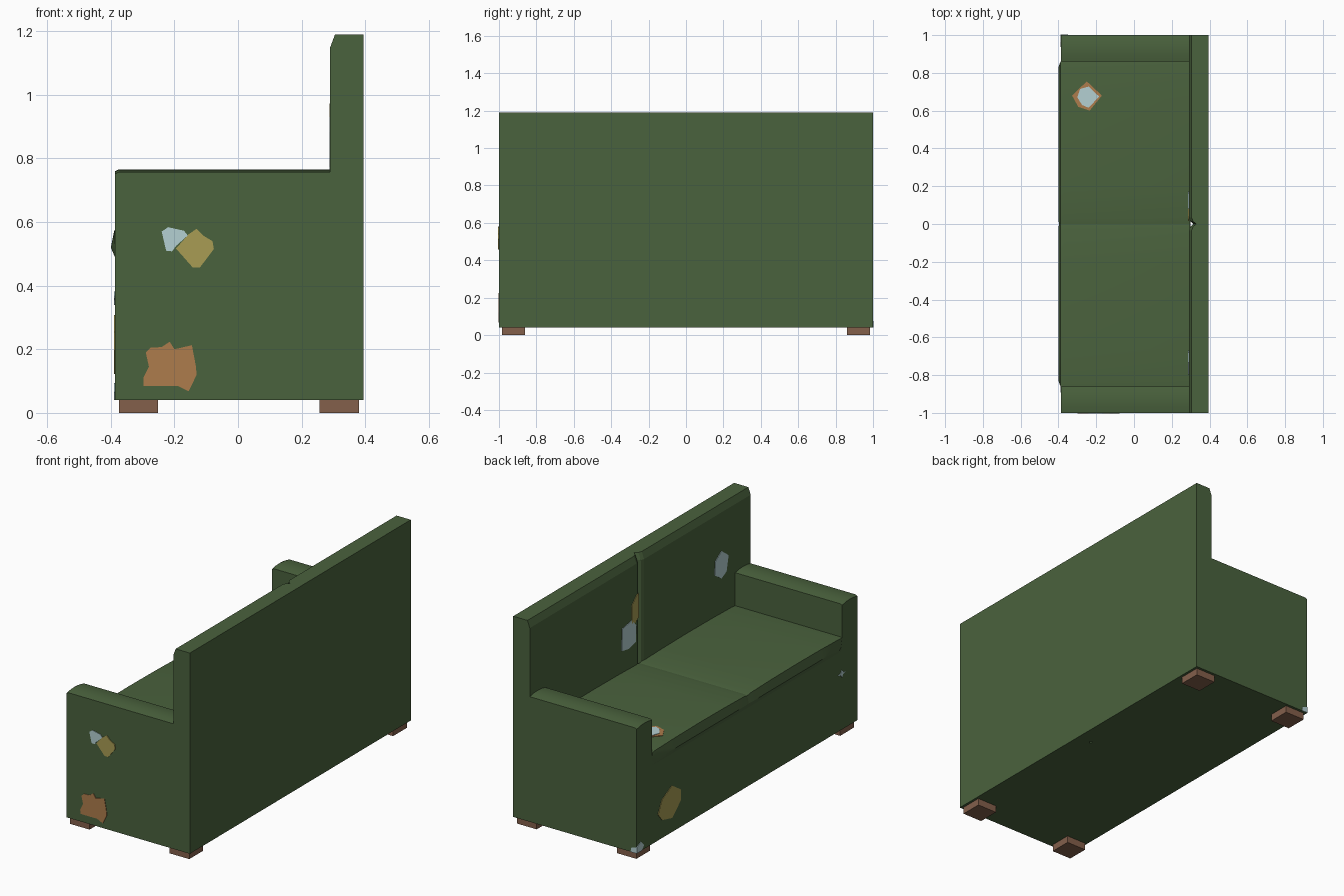
import bpy, bmesh, math
from mathutils import Vector

if "Cube" in bpy.data.objects:
    bpy.data.objects.remove(bpy.data.objects["Cube"])


def mat(name, r, g, b):
    m = bpy.data.materials.new(name)
    lin = [((c / 255 + 0.055) / 1.055) ** 2.4 for c in (r, g, b)]
    m.diffuse_color = (*lin, 1)
    m.use_nodes = True
    m.node_tree.nodes["Principled BSDF"].inputs["Base Color"].default_value = m.diffuse_color
    return m


GREEN = mat("green_fabric", 74, 98, 61)
WOOD = mat("brown_wood", 132, 96, 75)
PALE = mat("pale_blue_patch", 180, 208, 210)
YELLOW = mat("mustard_patch", 168, 156, 84)
ORANGE = mat("orange_patch", 174, 124, 76)


def finish(name, bm, material, smooth=False):
    bmesh.ops.recalc_face_normals(bm, faces=bm.faces)
    me = bpy.data.meshes.new(name)
    bm.to_mesh(me)
    bm.free()
    me.materials.append(material)
    ob = bpy.data.objects.new(name, me)
    bpy.context.collection.objects.link(ob)
    if smooth:
        bpy.context.view_layer.objects.active = ob
        ob.select_set(True)
        bpy.ops.object.shade_smooth_by_angle(angle=math.radians(25))
        ob.select_set(False)
    return ob


def loft(name, sections, material, smooth=False):
    """Closed skin through equal-length sections of 3D points."""
    bm = bmesh.new()
    rings = [[bm.verts.new(p) for p in s] for s in sections]
    n = len(rings[0])
    for a, b in zip(rings, rings[1:]):
        for i in range(n):
            j = (i + 1) % n
            bm.faces.new((a[i], a[j], b[j], b[i]))
    bm.faces.new(rings[0])
    bm.faces.new(rings[-1])
    return finish(name, bm, material, smooth)


def box(name, x0, x1, y0, y1, z0, z1, material):
    return loft(name, [[(x0, y0, z), (x1, y0, z), (x1, y1, z), (x0, y1, z)]
                       for z in (z0, z1)], material)


def patch(name, pts, axis, lo, hi, material):
    """Thin plate: 2D outline placed at lo..hi along an axis."""
    def place(p, d):
        v = list(p)
        v.insert(axis, d)
        return v
    loft(name, [[place(p, d) for p in pts] for d in (lo, hi)], material)


# Base under the seat
box("base", -0.387, 0.30, -0.87, 0.87, 0.04, 0.555, GREEN)

# Backrest with bevelled top edge and a groove between its two cushions
sections = []
for y, d in ((-1, 0), (-0.035, 0), (-0.015, 0.007), (0, 0.025),
             (0.015, 0.007), (0.035, 0), (1, 0)):
    sections.append([(0.395, y, 0.04), (0.395, y, 1.19), (0.305 + d, y, 1.19),
                     (0.29 + d, y, 1.15), (0.29 + d, y, 0.04)])
loft("backrest", sections, GREEN)

for s, side in ((-1, "front"), (1, "rear")):
    # Armrest with a softly crowned top
    prof = [(0.86, 0.04), (1, 0.04), (1, 0.757), (0.965, 0.764),
            (0.93, 0.766), (0.895, 0.764), (0.86, 0.757)]
    loft(side + "_armrest", [[(x, s * y, z - dz * (z > 0.7)) for y, z in prof]
                             for x, dz in ((-0.387, 0.006), (-0.375, 0), (0.29, 0))],
         GREEN, True)
    # Seat cushion with a bulging front edge
    sections = []
    for y, bulge, top in ((0, 0.8, 0.566), (0.03, 1, 0.571), (0.2, 1, 0.575),
                          (0.43, 1, 0.577), (0.66, 1, 0.575), (0.83, 1, 0.571),
                          (0.86, 0, 0.568)):
        sections.append([(-0.387, s * y, 0.49), (-0.387 - 0.013 * bulge, s * y, 0.52),
                         (-0.389, s * y, top - 0.003), (-0.37, s * y, top),
                         (0.295, s * y, top), (0.295, s * y, 0.49)])
    loft(side + "_seat_cushion", sections, GREEN, True)
    # Feet
    for x, end in ((-0.375, "left"), (0.257, "right")):
        box(f"{side}_{end}_foot", x, x + 0.124, s * 0.86, s * 0.985, 0, 0.042, WOOD)

# Patches on the front arm's outer side
E = (1, -1.003, -0.998)
patch("arm_pale_patch", [(-0.24, 0.57), (-0.22, 0.584), (-0.17, 0.573), (-0.158, 0.558),
                         (-0.195, 0.525), (-0.207, 0.508), (-0.226, 0.51)], *E, PALE)
patch("arm_mustard_patch", [(-0.155, 0.562), (-0.13, 0.579), (-0.11, 0.558), (-0.08, 0.54),
                            (-0.076, 0.515), (-0.12, 0.457), (-0.143, 0.458),
                            (-0.195, 0.517)], 1, -1.004, -0.998, YELLOW)
patch("arm_orange_patch", [(-0.29, 0.19), (-0.275, 0.205), (-0.24, 0.207), (-0.215, 0.224),
                           (-0.2, 0.20), (-0.145, 0.213), (-0.133, 0.15), (-0.13, 0.12),
                           (-0.155, 0.068), (-0.19, 0.085), (-0.297, 0.085),
                           (-0.298, 0.11), (-0.28, 0.145)], *E, ORANGE)

# Patches on the long seat front
F = (0, -0.390, -0.385)
patch("base_mustard_patch", [(0.809, 0.188), (0.773, 0.261), (0.682, 0.308), (0.6, 0.254),
                             (0.6, 0.196), (0.682, 0.122), (0.773, 0.145)], *F, YELLOW)
star = [(-0.856 + r * math.cos(i * math.pi / 4), 0.361 + r * 0.6 * math.sin(i * math.pi / 4))
        for i, r in enumerate((0.035, 0.015) * 4)]
patch("small_pale_patch", star, *F, PALE)
patch("corner_patch", [(1.002, 0.04), (1.002, 0.075), (0.963, 0.094), (0.936, 0.065),
                       (0.955, 0.04)], *F, PALE)
patch("corner_patch_side", [(-0.388, 0.04), (-0.388, 0.075), (-0.355, 0.065),
                            (-0.35, 0.04)], 1, 0.998, 1.002, PALE)

# Patches on the backrest
B = (0, 0.287, 0.292)
patch("back_pale_patch_a", [(-0.679, 0.892), (-0.733, 0.93), (-0.796, 0.883), (-0.778, 0.797),
                            (-0.733, 0.773), (-0.67, 0.814)], *B, PALE)
patch("back_pale_patch_b", [(0.163, 0.827), (0.081, 0.842), (0.036, 0.796), (0.045, 0.707),
                            (0.109, 0.69), (0.172, 0.702)], *B, PALE)
patch("back_mustard_patch", [(0.081, 0.924), (0.036, 0.971), (0.015, 0.973), (0.015, 0.839),
                             (0.054, 0.814), (0.081, 0.826)], *B, YELLOW)

# Framed patch on the seat
patch("seat_patch_rim", [(-0.328, 0.68), (-0.25, 0.755), (-0.17, 0.68), (-0.235, 0.6),
                         (-0.295, 0.62)], 2, 0.572, 0.578, ORANGE)
patch("seat_patch", [(-0.3, 0.67), (-0.285, 0.715), (-0.24, 0.728), (-0.185, 0.675),
                     (-0.24, 0.615), (-0.275, 0.63)], 2, 0.572, 0.580, PALE)
